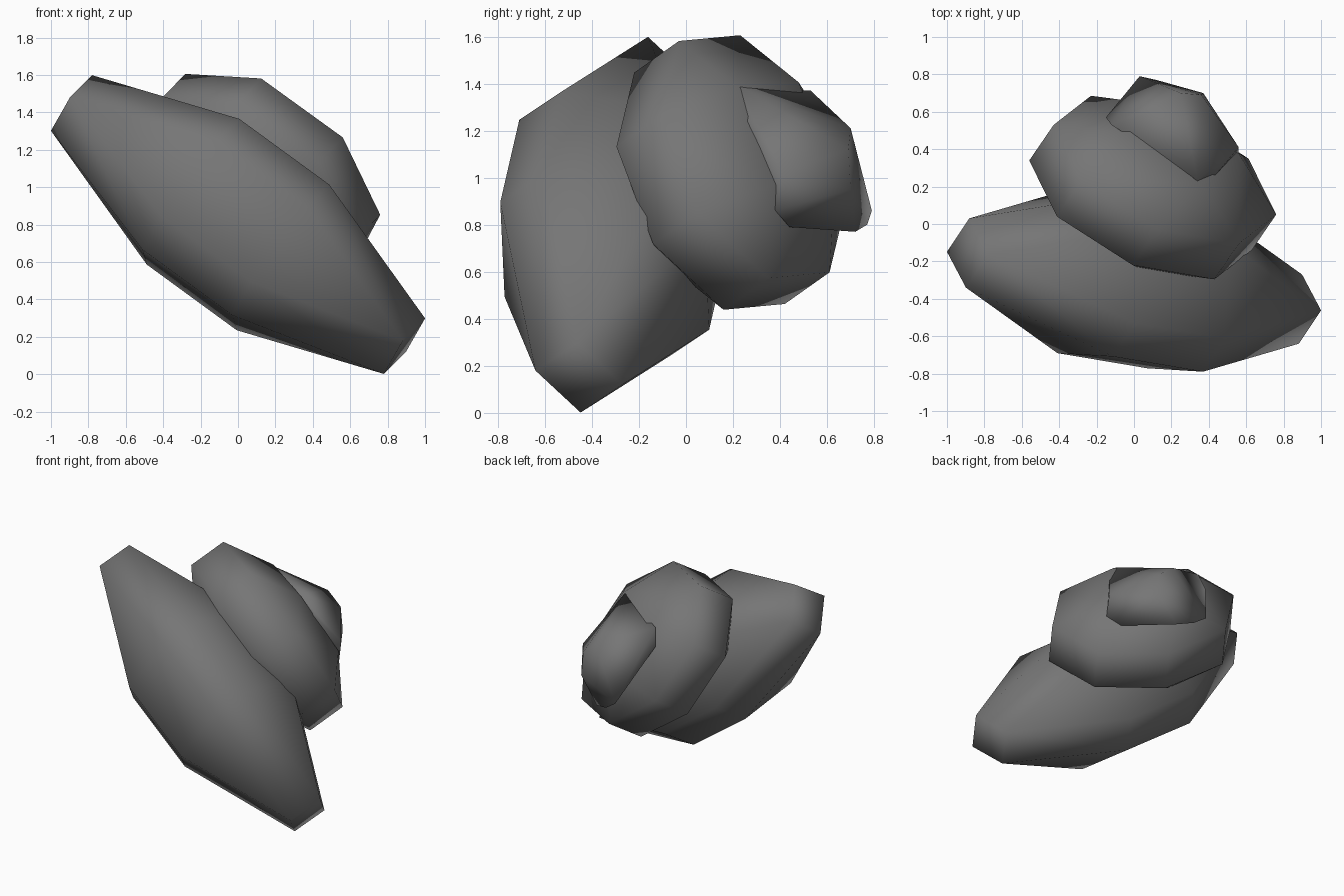
import bpy, bmesh
from mathutils import Matrix, Vector

if "Cube" in bpy.data.objects:
    bpy.data.objects.remove(bpy.data.objects["Cube"])

# dark grey stone
stone = bpy.data.materials.new("stone")
stone.diffuse_color = (0.18, 0.18, 0.18, 1)
stone.use_nodes = True
stone.node_tree.nodes["Principled BSDF"].inputs["Base Color"].default_value = stone.diffuse_color


def finish(bm, name):
    bmesh.ops.recalc_face_normals(bm, faces=bm.faces[:])
    for f in bm.faces:
        f.smooth = True
    mesh = bpy.data.meshes.new(name)
    bm.to_mesh(mesh)
    bm.free()
    mesh.materials.append(stone)
    obj = bpy.data.objects.new(name, mesh)
    bpy.context.collection.objects.link(obj)
    return obj


def bevelled_rock(name, center, axes, flat):
    """Heavily bevelled cube stretched along three half-axes.
    flat = share of each side left flat by the bevel."""
    bm = bmesh.new()
    bmesh.ops.create_cube(bm, size=2)
    bmesh.ops.bevel(bm, geom=bm.edges[:], offset=1 - flat, segments=1,
                    profile=0.5, affect='EDGES', clamp_overlap=False)
    m = Matrix(axes).transposed()
    for v in bm.verts:
        v.co = m @ v.co + Vector(center)
    return finish(bm, name)


def hull_rock(name, points):
    bm = bmesh.new()
    for p in points:
        bm.verts.new(p)
    res = bmesh.ops.convex_hull(bm, input=bm.verts[:])
    junk = {e for e in res['geom_interior'] + res['geom_unused']
            if isinstance(e, bmesh.types.BMVert)}
    bmesh.ops.delete(bm, geom=list(junk), context='VERTS')
    return finish(bm, name)


# long leaning slab at the front
bevelled_rock("front_rock", (0, -0.305, 0.80),
              [(-0.89, 0.15, 0.65), (0.188, -0.355, 0.33), (0.22, 0.33, 0.22)], 0.27)

# rounder boulder behind it
bevelled_rock("middle_rock", (0.10, 0.195, 1.022),
              [(-0.495, 0.3175, 0.03), (0.159, 0.232, 0.164), (0.244, 0.19, -0.504)], 0.41)

# small rock embedded in the back of the boulder
hull_rock("back_rock", [
    (0.03, 0.79, 0.86), (0.12, 0.77, 0.80), (0.23, 0.72, 0.77),
    (0.48, 0.44, 0.79), (0.56, 0.38, 0.86), (0.56, 0.41, 1.02),
    (0.40, 0.22, 1.30), (0.34, 0.23, 1.385), (-0.12, 0.53, 1.37),
    (-0.15, 0.57, 1.25), (0.25, 0.70, 1.21), (0.36, 0.69, 1.12),
    (0.37, 0.70, 0.95), (0.20, 0.40, 1.00)])
